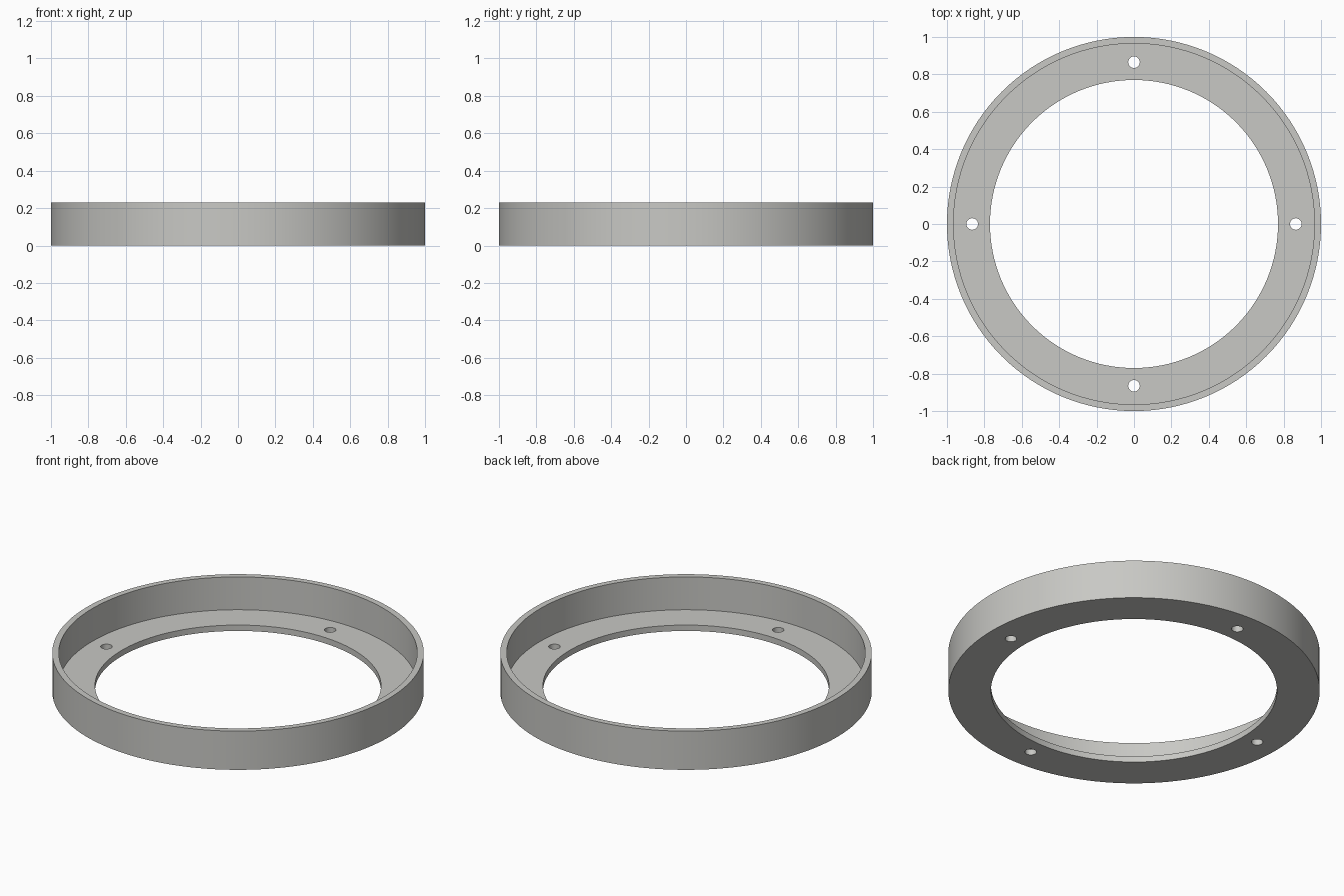
import bpy, bmesh, math

if "Cube" in bpy.data.objects:
    bpy.data.objects.remove(bpy.data.objects["Cube"])

SEG = 128
# Closed cross-section (radius, height): thin outer wall with an inward flange
PROFILE = [(0.77, 0), (1.0, 0), (1.0, 0.23), (0.965, 0.23), (0.965, 0.035), (0.77, 0.035)]

mat = bpy.data.materials.new("light_grey")
mat.diffuse_color = (0.58, 0.58, 0.555, 1)
mat.use_nodes = True
mat.node_tree.nodes["Principled BSDF"].inputs["Base Color"].default_value = mat.diffuse_color


def make_object(name, bm):
    bmesh.ops.recalc_face_normals(bm, faces=bm.faces)
    mesh = bpy.data.meshes.new(name)
    bm.to_mesh(mesh)
    bm.free()
    obj = bpy.data.objects.new(name, mesh)
    bpy.context.collection.objects.link(obj)
    mesh.materials.append(mat)
    return obj


# Ring: revolve the cross-section
bm = bmesh.new()
rings = []
for i in range(SEG):
    a = 2 * math.pi * i / SEG
    rings.append([bm.verts.new((r * math.cos(a), r * math.sin(a), z)) for r, z in PROFILE])
for i in range(SEG):
    p, q = rings[i], rings[(i + 1) % SEG]
    for j in range(len(PROFILE)):
        k = (j + 1) % len(PROFILE)
        bm.faces.new((p[j], q[j], q[k], p[k]))
ring = make_object("flanged_ring", bm)

# Four screw holes through the flange
bm = bmesh.new()
for i in range(4):
    a = i * math.pi / 2
    made = bmesh.ops.create_cone(bm, cap_ends=True, segments=32, radius1=0.031,
                                 radius2=0.031, depth=0.2)
    bmesh.ops.translate(bm, verts=made["verts"],
                        vec=(0.865 * math.cos(a), 0.865 * math.sin(a), 0.02))
cutter = make_object("hole_cutter", bm)

mod = ring.modifiers.new("screw_holes", 'BOOLEAN')
mod.operation = 'DIFFERENCE'
mod.solver = 'EXACT'
mod.object = cutter
bpy.context.view_layer.objects.active = ring
ring.select_set(True)
bpy.ops.object.modifier_apply(modifier=mod.name)
bpy.data.objects.remove(cutter)

# Smooth walls, sharp rims
bpy.ops.object.shade_smooth_by_angle(angle=math.radians(30))
